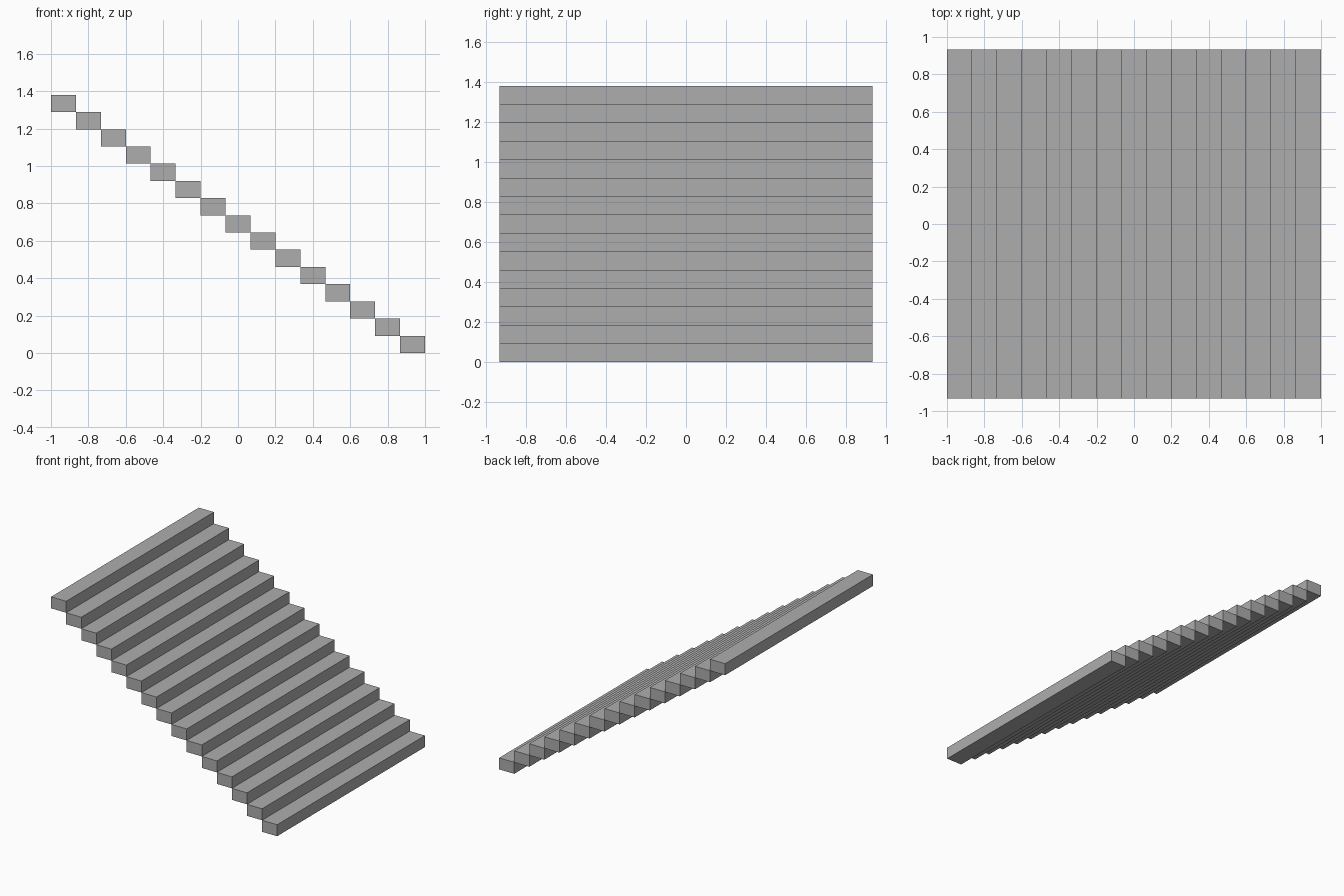
import bpy

cube = bpy.data.objects.get("Cube")
if cube:
    bpy.data.objects.remove(cube, do_unlink=True)

STEPS = 15
RUN = 2 / STEPS        # tread depth along x
RISE = 1.38 / STEPS    # step height
WIDTH = 1.867          # stair width along y

# Single grey stone colour
stone = bpy.data.materials.new("grey_stone")
stone.use_nodes = True
stone.diffuse_color = (0.42, 0.42, 0.42, 1)
stone.node_tree.nodes["Principled BSDF"].inputs["Base Color"].default_value = stone.diffuse_color


def add_step(index):
    """One solid block, counted from the bottom step upwards."""
    x = 1 - (index + 0.5) * RUN
    z = (index + 0.5) * RISE
    bpy.ops.mesh.primitive_cube_add(size=1, location=(x, 0, z))
    step = bpy.context.object
    step.name = f"step_{index + 1:02d}"
    step.scale = (RUN, WIDTH, RISE)
    bpy.ops.object.transform_apply(location=False, rotation=False, scale=True)
    step.data.materials.append(stone)


# Straight flight rising towards -x, blocks meeting edge to edge
for i in range(STEPS):
    add_step(i)
